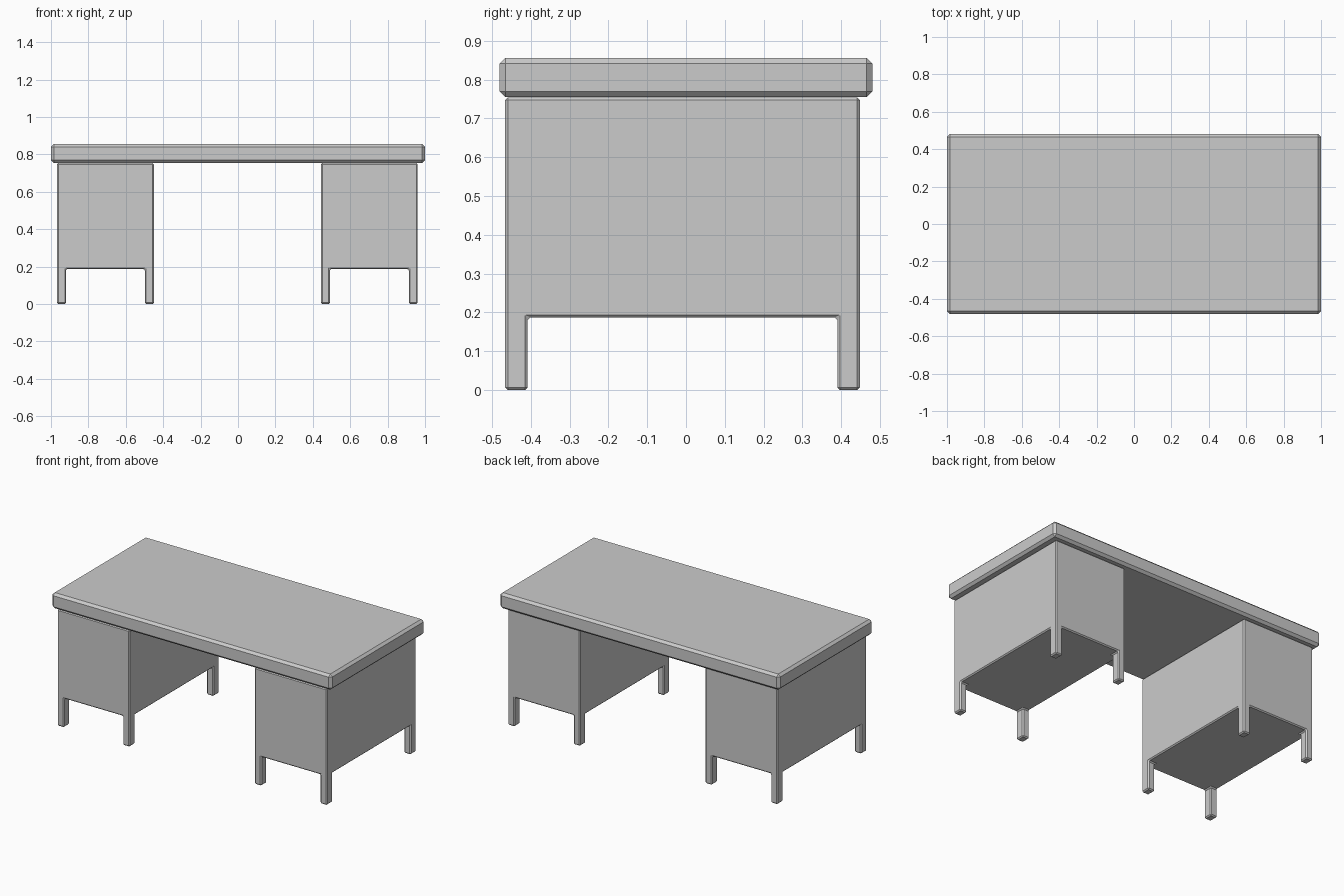
import bpy, bmesh
from mathutils import Vector

if "Cube" in bpy.data.objects:
    bpy.data.objects.remove(bpy.data.objects["Cube"])


def box(bm, x0, x1, y0, y1, z0, z1):
    bmesh.ops.create_cube(bm, size=1)
    for v in bm.verts:
        v.co = Vector((x1 if v.co.x > 0 else x0,
                       y1 if v.co.y > 0 else y0,
                       z1 if v.co.z > 0 else z0))


def finish(bm, name, chamfer):
    bmesh.ops.recalc_face_normals(bm, faces=bm.faces)
    mesh = bpy.data.meshes.new(name)
    bm.to_mesh(mesh)
    bm.free()
    obj = bpy.data.objects.new(name, mesh)
    bpy.context.collection.objects.link(obj)
    mod = obj.modifiers.new("chamfer", 'BEVEL')
    mod.width = chamfer
    mod.segments = 1
    mod.limit_method = 'ANGLE'


def pedestal(name, x0, x1):
    y0, y1, under, top = -0.466, 0.448, 0.187, 0.754
    lx, ly = 0.048, 0.058
    bm = bmesh.new()
    box(bm, x0, x1, y0, y1, under, top)
    # split the box into a 3 x 3 grid so the corners can become legs
    for x in (x0 + lx, x1 - lx):
        bmesh.ops.bisect_plane(bm, geom=bm.verts[:] + bm.edges[:] + bm.faces[:],
                               plane_co=(x, 0, 0), plane_no=(1, 0, 0))
    for y in (y0 + ly, y1 - ly):
        bmesh.ops.bisect_plane(bm, geom=bm.verts[:] + bm.edges[:] + bm.faces[:],
                               plane_co=(0, y, 0), plane_no=(0, 1, 0))
    bm.normal_update()
    corners = []
    for f in bm.faces:
        c = f.calc_center_median()
        if (f.normal.z < -0.9 and not x0 + lx < c.x < x1 - lx
                and not y0 + ly < c.y < y1 - ly):
            corners.append(f)
    # pull the four legs down to the floor
    for f in corners:
        r = bmesh.ops.extrude_discrete_faces(bm, faces=[f])
        for v in r["faces"][0].verts:
            v.co.z = 0
    bmesh.ops.remove_doubles(bm, verts=bm.verts, dist=1e-5)
    bmesh.ops.dissolve_limit(bm, angle_limit=0.01, verts=bm.verts, edges=bm.edges)
    finish(bm, name, 0.007)


# desk top slab
bm = bmesh.new()
box(bm, -1, 1, -0.48, 0.48, 0.755, 0.856)
finish(bm, "desk_top", 0.015)

# two legged drawer pedestals
pedestal("left_pedestal", -0.967, -0.45)
pedestal("right_pedestal", 0.444, 0.961)
